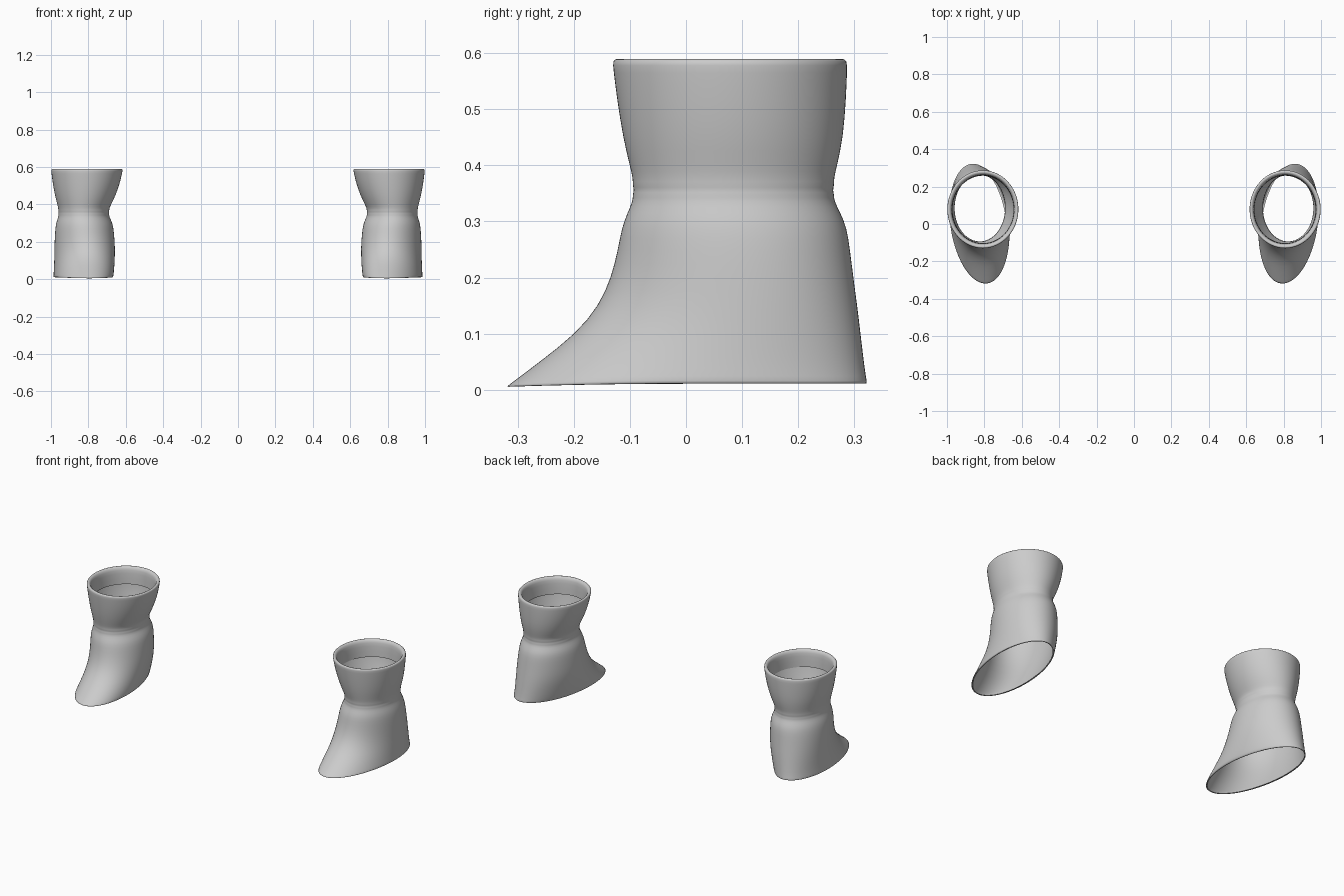
import bpy
import bmesh
import math

SEGMENTS = 40

grey = bpy.data.materials.new("boot_grey")
grey.diffuse_color = (0.6, 0.6, 0.6, 1)

# Cross-sections from sole to rim: height, inner x, outer x, front y, back y
SECTIONS = [
    (0.012, 0.677, 0.978, -0.312, 0.317),   # turned-in sole edge
    (0.009, 0.668, 0.988, -0.325, 0.325),
    (0.022, 0.665, 0.987, -0.304, 0.322),
    (0.050, 0.662, 0.985, -0.262, 0.318),
    (0.100, 0.659, 0.983, -0.197, 0.312),
    (0.150, 0.657, 0.982, -0.156, 0.306),
    (0.200, 0.659, 0.981, -0.134, 0.299),
    (0.250, 0.663, 0.979, -0.122, 0.293),
    (0.290, 0.668, 0.975, -0.115, 0.287),
    (0.315, 0.678, 0.968, -0.105, 0.276),
    (0.338, 0.689, 0.960, -0.095, 0.264),   # ribbed ankle
    (0.347, 0.687, 0.961, -0.096, 0.265),
    (0.356, 0.690, 0.959, -0.093, 0.262),
    (0.365, 0.687, 0.961, -0.096, 0.265),
    (0.376, 0.689, 0.961, -0.095, 0.264),
    (0.400, 0.678, 0.966, -0.101, 0.270),   # flared cuff
    (0.450, 0.653, 0.980, -0.113, 0.281),
    (0.520, 0.629, 0.992, -0.124, 0.286),
    (0.570, 0.619, 0.998, -0.130, 0.288),
    (0.588, 0.615, 1.000, -0.132, 0.288),
]
# Folded rim inside the cuff: height, inset from the top section
RIM = [(0.591, 0.010), (0.585, 0.022), (0.560, 0.027), (0.490, 0.029)]


def section_points(side, z, x0, x1, y0, y1):
    """Oval ring, twisted towards the inner toe as it nears the sole."""
    lean = 0.035 * max(0.0, 1 - z / 0.33)
    cx, cy = (x0 + x1) / 2, (y0 + y1) / 2
    rx = math.sqrt(((x1 - x0) / 2) ** 2 - lean ** 2)
    ry = (y1 - y0) / 2
    for i in range(SEGMENTS):
        a = 2 * math.pi * i / SEGMENTS
        c, s = math.cos(a), math.sin(a)
        dip = 0.007 * max(0.0, -s) ** 2 * max(0.0, 1 - z / 0.05)
        yield (side * (cx + rx * c + lean * s), cy + ry * s, z - dip)


def build_boot(name, side):
    rows = list(SECTIONS)
    _, x0, x1, y0, y1 = SECTIONS[-1]
    rows += [(z, x0 + d, x1 - d, y0 + d, y1 - d) for z, d in RIM]

    bm = bmesh.new()
    rings = [[bm.verts.new(p) for p in section_points(side, *row)] for row in rows]
    for low, high in zip(rings, rings[1:]):
        for i in range(SEGMENTS):
            j = (i + 1) % SEGMENTS
            quad = [low[i], low[j], high[j], high[i]]
            bm.faces.new(quad if side > 0 else quad[::-1])
    for face in bm.faces:
        face.smooth = True

    mesh = bpy.data.meshes.new(name)
    bm.to_mesh(mesh)
    bm.free()
    mesh.materials.append(grey)
    boot = bpy.data.objects.new(name, mesh)
    bpy.context.collection.objects.link(boot)
    smooth = boot.modifiers.new("smooth_surface", 'SUBSURF')
    smooth.levels = smooth.render_levels = 1


# Mirrored pair
build_boot("right_boot", 1)
build_boot("left_boot", -1)
